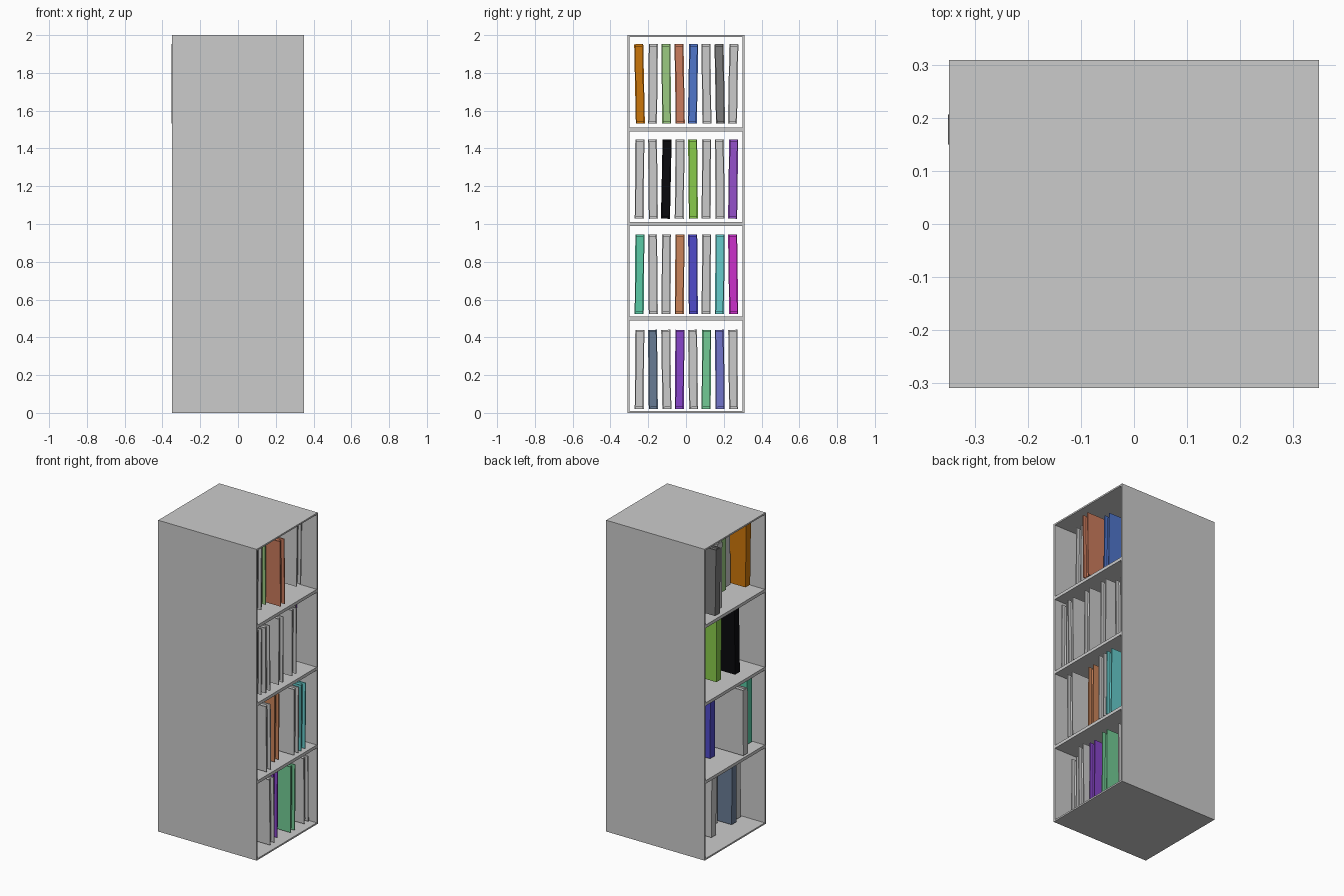
import bpy, bmesh, math
from mathutils import Matrix, Vector

if "Cube" in bpy.data.objects:
    bpy.data.objects.remove(bpy.data.objects["Cube"])


def add_box(bm, size, loc):
    m = Matrix.Translation(Vector(loc)) @ Matrix.Diagonal((*size, 1.0))
    bmesh.ops.create_cube(bm, size=1.0, matrix=m)


def make_object(name, boxes, loc=(0, 0, 0), tilt=0.0, color=None):
    bm = bmesh.new()
    for size, pos in boxes:
        add_box(bm, size, pos)
    mesh = bpy.data.meshes.new(name)
    bm.to_mesh(mesh)
    bm.free()
    ob = bpy.data.objects.new(name, mesh)
    bpy.context.collection.objects.link(ob)
    ob.location = loc
    ob.rotation_euler.x = tilt
    if color:
        mat = bpy.data.materials.new(name + "_colour")
        mat.diffuse_color = (*color, 1.0)
        mat.use_nodes = True
        mat.node_tree.nodes["Principled BSDF"].inputs["Base Color"].default_value = mat.diffuse_color
        mesh.materials.append(mat)
    return ob


# Case: open on both x sides
DX, DY, H, T = 0.70, 0.62, 2.0, 0.01
for s, name in ((-1, "front_panel"), (1, "back_panel")):
    make_object(name, [((DX, T, H), (0, s * (DY - T) / 2, H / 2))])
make_object("top_panel", [((DX, DY - 2 * T, T), (0, 0, H - T / 2))])
make_object("bottom_panel", [((DX, DY - 2 * T, T), (0, 0, T / 2))])
for i in (1, 2, 3):
    make_object(f"shelf_{i}", [((DX, DY - 2 * T, 0.02), (0, 0, 0.5 * i))])

# Book: spine on -x, two cover boards, slightly recessed page block
W, BH, D, C = 0.048, 0.42, 0.45, 0.007
BOOK = [
    ((C, W, BH), (-D / 2 + C / 2, 0, 0)),
    ((D - C, C, BH), (C / 2, -(W - C) / 2, 0)),
    ((D - C, C, BH), (C / 2, (W - C) / 2, 0)),
    ((D - C - 0.02, W - 2 * C, BH - 0.02), (C / 2 - 0.01, 0, 0)),
]

G = None
# Per row, bottom to top: (depth offset, tilt in degrees, colour)
ROWS = [
    [(.025, .4, G), (.005, -.6, (.14, .2, .3)), (.09, -.8, G), (.065, .4, (.25, .06, .6)),
     (0, -.8, G), (.09, .4, (.17, .6, .3)), (0, -.6, (.17, .18, .6)), (.085, -.6, G)],
    [(-.055, .5, (.1, .6, .38)), (.115, -.6, G), (-.125, .4, G), (.075, .5, (.6, .23, .1)),
     (.01, -.5, (.08, .07, .6)), (.115, .4, G), (.115, .5, (.13, .6, .6)), (0, -.8, (.6, .03, .6))],
    [(.1, .4, G), (.11, -.7, G), (-.065, 1.2, (.003, .003, .004)), (.105, .6, G),
     (-.035, -.6, (.25, .6, .07)), (.1, .4, G), (.045, -.6, G), (0, .8, (.3, .08, .6))],
    [(-.045, -1.2, (.6, .18, .003)), (.05, .7, G), (.03, -.5, (.33, .6, .22)),
     (.115, -.9, (.6, .2, .11)), (.015, 1.0, (.08, .18, .6)), (-.09, -.7, G),
     (-.127, -1.1, (.2, .2, .2)), (.035, 1.0, G)],
]

for r, row in enumerate(ROWS):
    z = 0.23 + 0.504 * r
    for k, (dx, tilt, col) in enumerate(row):
        y = -0.246 + k * 0.0708
        make_object(f"book_{r + 1}_{k + 1}", BOOK, (dx, y, z), -math.radians(tilt), col)
